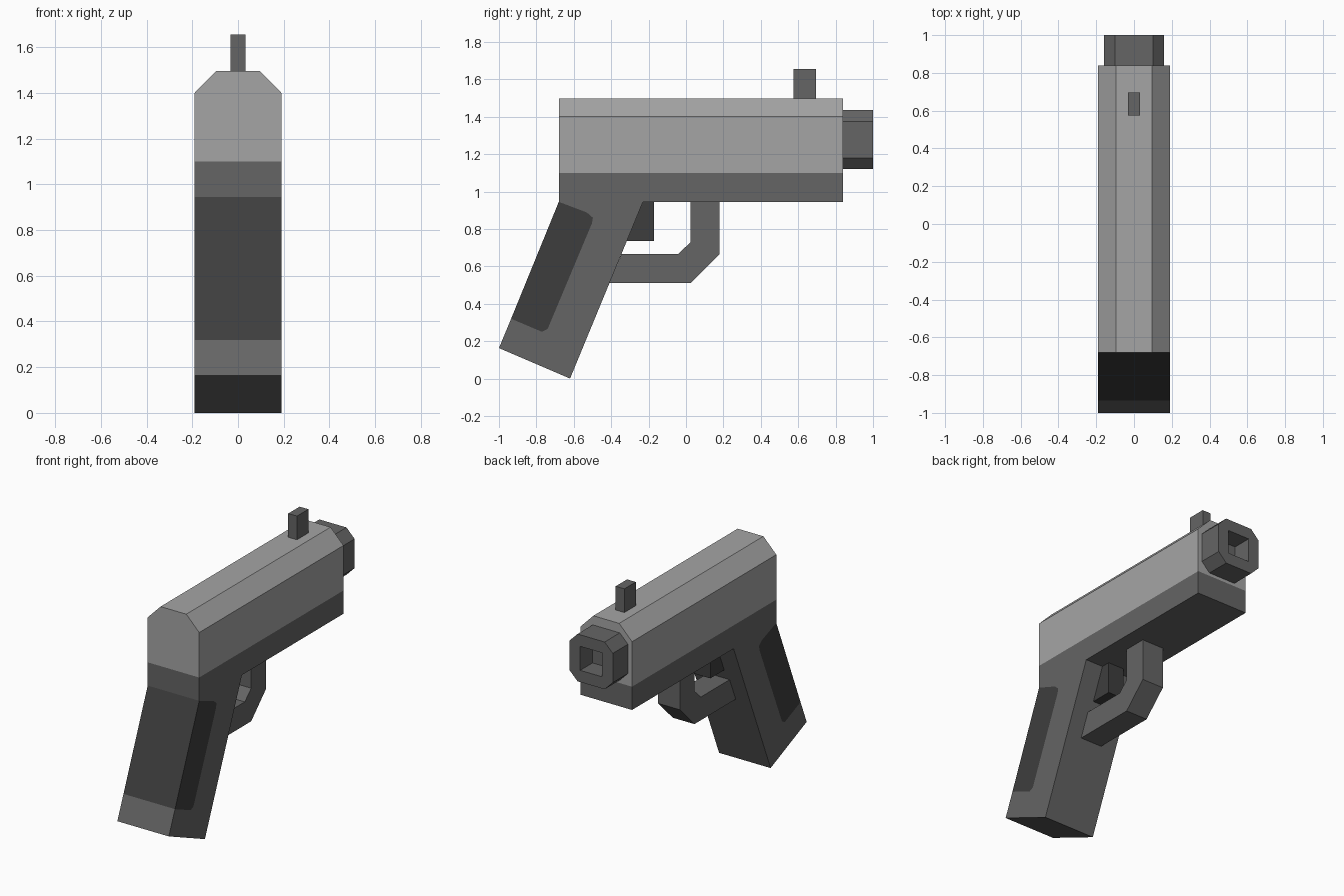
import bpy, bmesh

if "Cube" in bpy.data.objects:
    bpy.data.objects.remove(bpy.data.objects["Cube"])


def material(name, v):
    m = bpy.data.materials.new(name)
    m.diffuse_color = (v, v, v, 1)
    m.use_nodes = True
    m.node_tree.nodes["Principled BSDF"].inputs["Base Color"].default_value = m.diffuse_color
    return m


LIGHT = material("light_steel", 0.375)
GUN = material("dark_gunmetal", 0.13)
BLACK = material("black_rubber", 0.048)


def finish(name, bm, *mats):
    bmesh.ops.recalc_face_normals(bm, faces=bm.faces)
    me = bpy.data.meshes.new(name)
    bm.to_mesh(me)
    bm.free()
    for m in mats:
        me.materials.append(m)
    ob = bpy.data.objects.new(name, me)
    bpy.context.collection.objects.link(ob)
    return ob


def prism(name, profile, axis, lo, hi, mat):
    """Extrude a profile: axis 'x' takes (y, z) points, axis 'y' takes (x, z) points."""
    bm = bmesh.new()

    def ring(t):
        return [bm.verts.new((t, a, z) if axis == 'x' else (a, t, z)) for a, z in profile]
    r0, r1 = ring(lo), ring(hi)
    bm.faces.new(r0)
    bm.faces.new(r1)
    n = len(profile)
    for i in range(n):
        j = (i + 1) % n
        bm.faces.new((r0[i], r0[j], r1[j], r1[i]))
    return finish(name, bm, mat)


def rect(a0, a1, z0, z1):
    return [(a0, z0), (a1, z0), (a1, z1), (a0, z1)]


W = 0.19  # half width of the body

# Slide with chamfered top, and the frame under it
prism("slide", [(-W, 1.10), (W, 1.10), (W, 1.40), (0.095, 1.497), (-0.095, 1.497), (-W, 1.40)],
      'y', -0.68, 0.84, LIGHT)
prism("frame", rect(-W, W, 0.945, 1.10), 'y', -0.68, 0.84, GUN)

# Front sight
prism("front_sight", rect(0.575, 0.695, 1.49, 1.655), 'x', -0.032, 0.032, GUN)

# Octagonal muzzle with a square bore
x, z0, z1, c = 0.16, 1.12, 1.435, 0.06
muzzle = prism("muzzle", [(-x + c, z0), (x - c, z0), (x, z0 + c), (x, z1 - c),
                          (x - c, z1), (-x + c, z1), (-x, z1 - c), (-x, z0 + c)],
               'y', 0.84, 1.0, GUN)
cutter = prism("bore_cutter", rect(-0.08, 0.08, 1.198, 1.358), 'y', 0.87, 1.1, GUN)
cutter.hide_render = True
cutter.hide_viewport = True
mod = muzzle.modifiers.new("bore", 'BOOLEAN')
mod.operation, mod.solver, mod.object = 'DIFFERENCE', 'EXACT', cutter

# Trigger and trigger guard
prism("trigger", [(-0.317, 0.735), (-0.17, 0.735), (-0.17, 0.945), (-0.23, 0.945)],
      'x', -0.06, 0.06, BLACK)
prism("trigger_guard", [(-0.41, 0.51), (0.025, 0.51), (0.18, 0.665), (0.18, 0.945),
                        (0.025, 0.945), (0.025, 0.73), (-0.043, 0.665), (-0.345, 0.665)],
      'x', -0.08, 0.08, GUN)

# Slanted grip: a rubber panel wraps the back and is cut into both sides
outline = [(-0.68, 0.945), (-0.23, 0.945), (-0.62, 0.0), (-1.0, 0.163), (-0.935, 0.32)]
inner = [(-0.77, 0.25), (-0.74, 0.265), (-0.503, 0.83), (-0.498, 0.86), (-0.53, 0.888)]
bm = bmesh.new()
sides = []
for s in (-W, W):
    o = [bm.verts.new((s, y, z)) for y, z in outline]
    p = [bm.verts.new((s, y, z)) for y, z in inner]
    bm.faces.new(o + p)
    bm.faces.new([o[0], o[4]] + p).material_index = 1
    sides.append(o)
a, b = sides
for i in range(5):
    j = (i + 1) % 5
    f = bm.faces.new((a[i], a[j], b[j], b[i]))
    f.material_index = 1 if i == 4 else 0
finish("grip", bm, GUN, BLACK)
